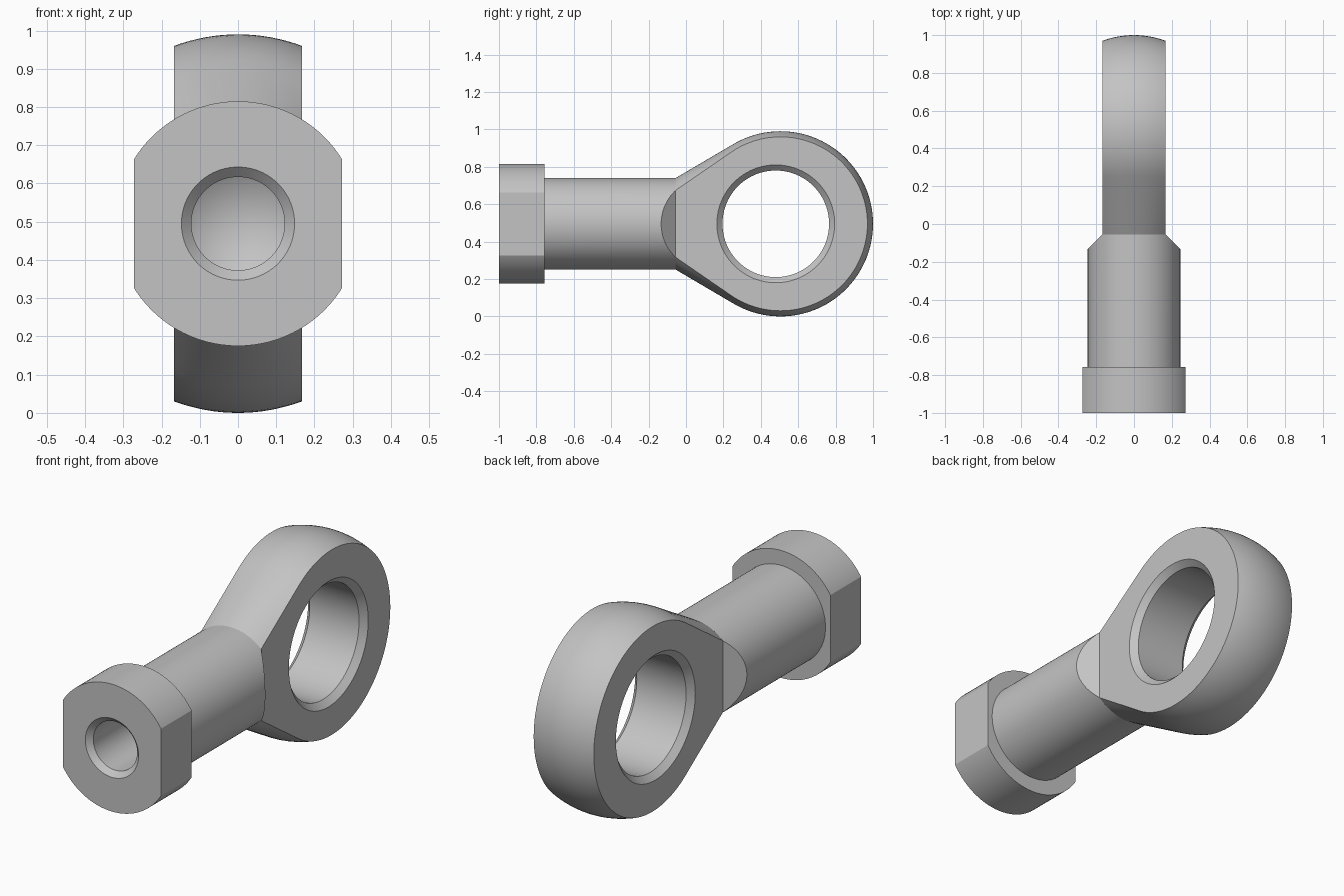
import bpy, bmesh, math
from mathutils import Matrix, Vector

cube = bpy.data.objects.get("Cube")
if cube:
    bpy.data.objects.remove(cube, do_unlink=True)

AXIS_Z = 0.495      # height of the shank axis
HALF = 0.167        # half thickness of the eye
NECK_Y = -0.055     # where shank meets eye
SHANK_R = 0.245
EYE_Y, EYE_R, CROWN = 0.505, 0.495, 0.03
HOLE_Y = 0.48

steel = bpy.data.materials.new("steel grey")
steel.use_nodes = True
grey = (0.55, 0.55, 0.55, 1)
steel.diffuse_color = grey
steel.node_tree.nodes["Principled BSDF"].inputs["Base Color"].default_value = grey


def finish(bm, name):
    """Turn a bmesh into a smooth shaded steel object."""
    bmesh.ops.recalc_face_normals(bm, faces=bm.faces)
    mesh = bpy.data.meshes.new(name)
    bm.to_mesh(mesh)
    bm.free()
    mesh.materials.append(steel)
    obj = bpy.data.objects.new(name, mesh)
    bpy.context.collection.objects.link(obj)
    bpy.ops.object.select_all(action="DESELECT")
    obj.select_set(True)
    bpy.context.view_layer.objects.active = obj
    bpy.ops.object.shade_smooth_by_angle(angle=math.radians(25))


def bridge(bm, loops):
    """Join successive closed vertex loops with quads."""
    for a, b in zip(loops, loops[1:]):
        n = len(a)
        for i in range(n):
            j = (i + 1) % n
            bm.faces.new((a[i], a[j], b[j], b[i]))


def clip(bm, point, normal):
    """Cut away everything in front of a plane and close the cut."""
    geom = bm.verts[:] + bm.edges[:] + bm.faces[:]
    cut = bmesh.ops.bisect_plane(bm, geom=geom, dist=1e-5, plane_co=point,
                                 plane_no=normal, clear_outer=True)
    edges = [e for e in cut["geom_cut"] if isinstance(e, bmesh.types.BMEdge)]
    bmesh.ops.holes_fill(bm, edges=edges, sides=0)


# Shank with flanged head and drilled socket, turned as one profile (radius, y)
bm = bmesh.new()
profile = [(0, -0.28), (0.122, -0.35), (0.122, -0.974), (0.148, -1),
           (0.32, -1), (0.32, -0.757), (SHANK_R, -0.757),
           (SHANK_R, NECK_Y), (0, NECK_Y)]
verts = [bm.verts.new((r, y, AXIS_Z)) for r, y in profile]
edges = [bm.edges.new(pair) for pair in zip(verts, verts[1:])]
bmesh.ops.spin(bm, geom=verts + edges, cent=(0, 0, AXIS_Z), axis=(0, 1, 0),
               angle=math.tau, steps=96, use_merge=False)
bmesh.ops.remove_doubles(bm, verts=bm.verts, dist=1e-5)
for side in (-1, 1):
    # Wrench flats, then the slanted shoulders beside the neck
    clip(bm, Vector((side * 0.272, 0, 0)), Vector((side, 0, 0)))
    clip(bm, Vector((side * HALF, NECK_Y, 0)), Vector((side, 1, 0)))
finish(bm, "shank_and_head")


# Eye: crowned teardrop outline, repeated across the thickness
def outline(x):
    neck = math.sqrt(SHANK_R ** 2 - x ** 2)
    arc_r = (HALF ** 2 + CROWN ** 2) / (2 * CROWN)
    radius = EYE_R - arc_r + math.sqrt(arc_r ** 2 - x ** 2)
    reach = EYE_Y - NECK_Y
    tangent = (math.atan2(neck, -reach)
               - math.acos(radius / math.hypot(neck, reach)))
    ty, tz = EYE_Y + radius * math.cos(tangent), radius * math.sin(tangent)
    line = [(NECK_Y + (ty - NECK_Y) * i / 8, neck + (tz - neck) * i / 8)
            for i in range(8)]
    arc = []
    for i in range(73):
        a = tangent * (1 - i / 36)
        arc.append((EYE_Y + radius * math.cos(a), radius * math.sin(a)))
    lower = [(y, -z) for y, z in reversed(line)]
    return [(x, y, AXIS_Z + z) for y, z in line + arc + lower]


def hole_ring(x, radius):
    angles = [math.tau * i / 96 for i in range(96)]
    return [(x, HOLE_Y + radius * math.cos(a), AXIS_Z + radius * math.sin(a))
            for a in angles]


bm = bmesh.new()
steps = 16
outer = [[bm.verts.new(p) for p in outline(HALF * (2 * i / steps - 1))]
         for i in range(steps + 1)]
bore = [[bm.verts.new(p) for p in hole_ring(x, r)]
        for x, r in ((-HALF, 0.315), (0.03 - HALF, 0.285),
                     (HALF - 0.03, 0.285), (HALF, 0.315))]
bridge(bm, outer)
bridge(bm, bore)
# Flat side faces around the bore
for end in (0, -1):
    rim = set(outer[end] + bore[end])
    edges = [e for e in bm.edges if all(v in rim for v in e.verts)]
    bmesh.ops.triangle_fill(bm, edges=edges, use_beauty=True,
                            normal=Vector((1, 0, 0)))
finish(bm, "eye_ring")
